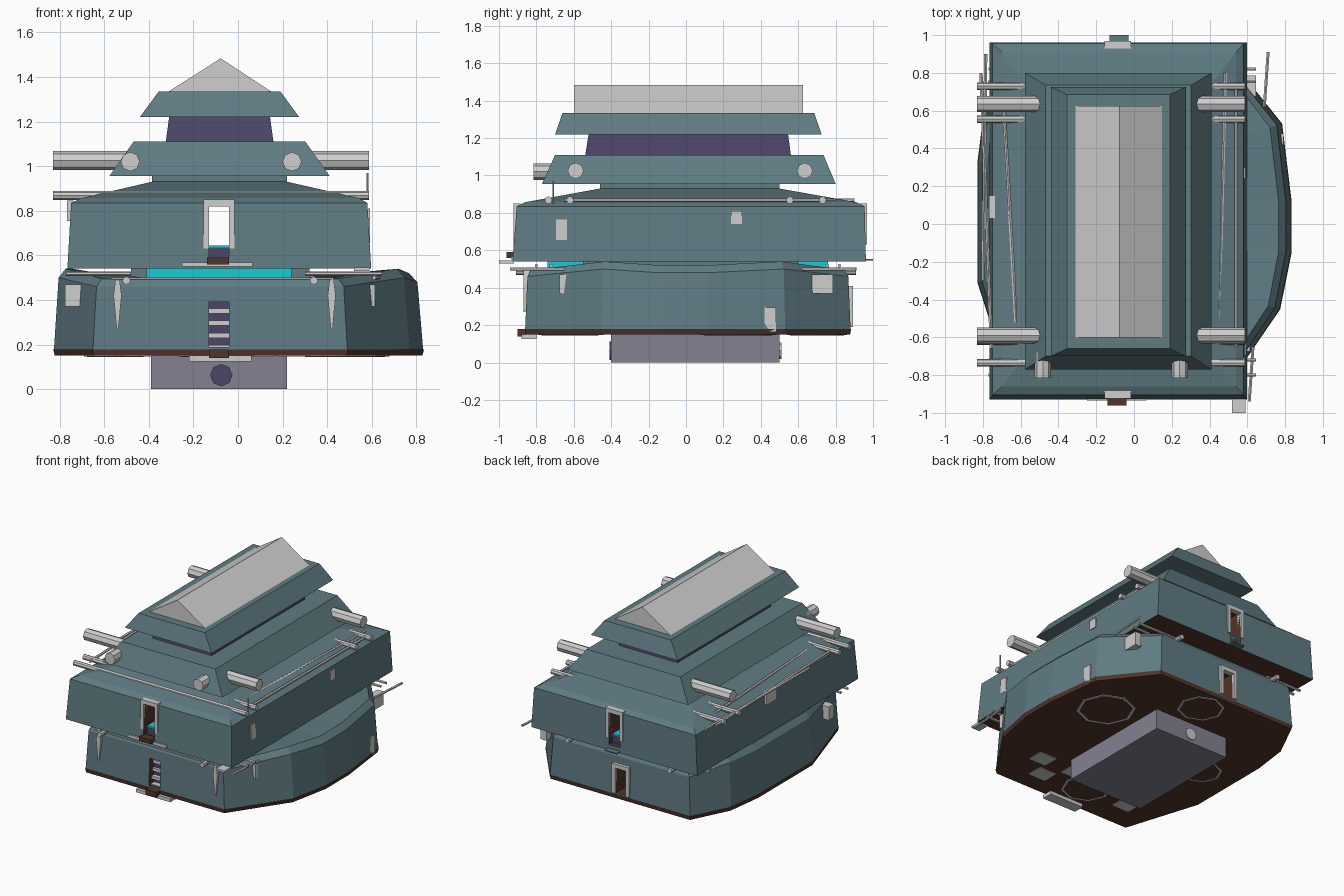
import bpy, bmesh, math
from mathutils import Vector


def material(name, rgb):
    m = bpy.data.materials.new(name)
    m.diffuse_color = (*rgb, 1)
    return m


TEAL = material("teal hull", (0.115, 0.20, 0.225))
BROWN = material("dark brown", (0.085, 0.035, 0.025))
GREY = material("light grey", (0.62, 0.62, 0.62))
INDIGO = material("indigo", (0.07, 0.062, 0.14))
PURPLE = material("purple grey", (0.23, 0.22, 0.28))
CYAN = material("cyan", (0.012, 0.60, 0.66))
CX = -0.083  # hull centre line


def finish(name, bm, *mats):
    bmesh.ops.recalc_face_normals(bm, faces=bm.faces)
    me = bpy.data.meshes.new(name)
    bm.to_mesh(me)
    bm.free()
    ob = bpy.data.objects.new(name, me)
    bpy.context.collection.objects.link(ob)
    for m in mats:
        me.materials.append(m)
    return ob


def loft(name, rings, *mats):
    """Skin a stack of closed rings and cap both ends."""
    bm = bmesh.new()
    rows = [[bm.verts.new(p) for p in r] for r in rings]
    n = len(rows[0])
    for a, b in zip(rows, rows[1:]):
        for i in range(n):
            bm.faces.new((a[i], a[(i + 1) % n], b[(i + 1) % n], b[i]))
    bm.faces.new(rows[0])
    bm.faces.new(rows[-1])
    return finish(name, bm, *mats)


def rect(x0, x1, y0, y1, z):
    return [(x0, y0, z), (x1, y0, z), (x1, y1, z), (x0, y1, z)]


def box(name, x0, x1, y0, y1, z0, z1, *mats):
    return loft(name, [rect(x0, x1, y0, y1, z0), rect(x0, x1, y0, y1, z1)], *mats)


def rod(name, a, b, r, mat, sides=8):
    a, b = Vector(a), Vector(b)
    bm = bmesh.new()
    bmesh.ops.create_cone(bm, cap_ends=True, segments=sides, radius1=r, radius2=r, depth=(b - a).length)
    turn = (b - a).to_track_quat('Z', 'Y').to_matrix()
    for v in bm.verts:
        v.co = turn @ v.co + (a + b) / 2
    return finish(name, bm, mat)


def brown_underside(ob):
    for p in ob.data.polygons:
        if p.normal.z < -0.9:
            p.material_index = 1


def cut_tunnel(ob, z0, z1):
    """Doorway passage running front to back, lined in brown."""
    cutter = box("doorway_cutter", -0.13, -0.04, -1.2, 1.2, z0, z1, TEAL, BROWN)
    cutter.hide_render = True
    for p in cutter.data.polygons:
        p.material_index = 1
    mod = ob.modifiers.new("doorway", 'BOOLEAN')
    mod.operation, mod.solver, mod.object = 'DIFFERENCE', 'EXACT', cutter
    bpy.context.view_layer.objects.active = ob
    bpy.ops.object.modifier_apply(modifier=mod.name)
    bpy.data.objects.remove(cutter)


# Keel box with round ports
box("keel_box", -0.39, 0.22, -0.40, 0.50, 0, 0.15, PURPLE)
rod("front_port", (-0.075, -0.41, 0.063), (-0.075, -0.38, 0.063), 0.05, INDIGO)
rod("back_port", (-0.075, 0.48, 0.063), (-0.075, 0.51, 0.063), 0.045, GREY)

# Lower hull: bulging plan, leaning walls, wavy upper edge
plan = [(-0.65, -0.86), (0.49, -0.86), (0.77, -0.45), (0.83, -0.15), (0.83, 0.12), (0.78, 0.53),
        (0.50, 0.88), (-0.65, 0.88), (-0.79, 0.60), (-0.825, 0.33), (-0.825, -0.31)]


def plan_ring(s, z, bump=0.0, dip=0.0):
    out = []
    for x, y in plan:
        lift = 0 if abs(y) > 0.8 else bump - (dip if abs(y) < 0.2 else 0)
        out.append((CX + (x - CX) * s, 0.01 + (y - 0.01) * (s + 1) / 2, z + lift))
    return out


loft("lower_deck", [plan_ring(0.995, 0.15), plan_ring(1.005, 0.178)], BROWN)
lower = loft("lower_hull", [plan_ring(1, 0.178), plan_ring(0.972, 0.46, 0.04, 0.02),
                            plan_ring(0.93, 0.495, 0.045, 0.02), plan_ring(0.6, 0.50)], TEAL, BROWN)
cut_tunnel(lower, 0.19, 0.39)

# Plates under the lower deck
for x, y, r in [(0.48, 0.28, 0.2), (0.0, 0.70, 0.16), (-0.1, -0.62, 0.17), (-0.55, 0.05, 0.14)]:
    rod("underside_ring", (x, y, 0.146), (x, y, 0.151), r, GREY, 8)
    rod("underside_ring_centre", (x, y, 0.144), (x, y, 0.151), r * 0.9, BROWN, 8)
for x, y in [(0.25, -0.66), (0.38, -0.5), (-0.45, -0.62), (0.1, -0.5)]:
    box("underside_plate", x - 0.07, x + 0.07, y - 0.06, y + 0.06, 0.146, 0.151, GREY)

# Spacer slabs between the hulls
box("cyan_spacer", -0.41, 0.24, -0.74, 0.76, 0.495, 0.541, CYAN)
box("teal_spacer", -0.48, 0.32, -0.55, 0.60, 0.495, 0.541, TEAL)

# Upper hull with shallow hipped roof
upper = loft("upper_hull", [rect(-0.765, 0.597, -0.928, 0.962, 0.54), rect(-0.748, 0.58, -0.905, 0.955, 0.835),
                            rect(-0.70, 0.54, -0.86, 0.91, 0.857), rect(-0.385, 0.22, -0.46, 0.50, 0.93),
                            rect(-0.385, 0.22, -0.46, 0.50, 0.96)], TEAL, BROWN)
brown_underside(upper)
cut_tunnel(upper, 0.58, 0.83)
box("passage_floor", -0.13, -0.04, -0.88, 0.92, 0.575, 0.636, INDIGO)
box("passage_floor_top", -0.13, -0.04, -0.88, 0.92, 0.636, 0.645, CYAN)


# Stacked upper tiers and ridge roof
loft("main_tier", [rect(-0.577, 0.411, -0.77, 0.80, 0.955), rect(-0.468, 0.302, -0.70, 0.735, 1.11)], TEAL)
loft("indigo_neck", [rect(-0.325, 0.16, -0.54, 0.562, 1.10), rect(-0.308, 0.143, -0.52, 0.545, 1.225)], INDIGO)
loft("top_tier", [rect(-0.44, 0.274, -0.70, 0.725, 1.22), rect(-0.355, 0.19, -0.66, 0.685, 1.335)], TEAL)
loft("ridge_roof", [[(-0.31, y, 1.335), (0.148, y, 1.335), (-0.078, y, 1.483)] for y in (-0.60, 0.625)], GREY)

# Doors: frames, sills and steps at front and back
for s, face_up, face_low, end in ((-1, -0.905, -0.855, "front"), (1, 0.95, 0.875, "back")):
    for z0, z1, f in ((0.63, 0.85, face_up),) + (((0.19, 0.41, face_low),) if s > 0 else ()):
        ya, yb = sorted((f - s * 0.02, f + s * 0.018))
        for x in (-0.155, -0.04):
            box(end + "_door_jamb", x, x + 0.025, ya, yb, z0, z1, GREY)
        box(end + "_door_lintel", -0.155, -0.015, ya, yb, z1 - 0.03, z1, GREY)
box("front_sill", -0.25, 0.065, -0.935, -0.90, 0.55, 0.568, GREY)
box("front_step", -0.14, -0.04, -0.96, -0.90, 0.56, 0.59, BROWN)
box("back_sill", -0.13, -0.03, 0.94, 1.0, 0.545, 0.553, TEAL)
box("back_passage_light", -0.13, -0.04, 0.70, 0.71, 0.27, 0.36, CYAN)
box("front_stair_back", -0.13, -0.04, -0.80, -0.78, 0.18, 0.39, INDIGO)
for i in range(4):
    z = 0.175 + i * 0.055
    box("front_stair", -0.13, -0.04, -0.84 + i * 0.01, -0.79, z, z + 0.022, GREY)
box("front_lower_sill", -0.22, 0.06, -0.88, -0.80, 0.125, 0.15, GREY)
box("front_lower_step", -0.13, -0.04, -0.90, -0.84, 0.14, 0.178, BROWN)

# Large barrels of the main tier
for y in (0.635, -0.59):
    rod("left_barrel", (-0.83, y, 1.025), (-0.45, y, 1.025), 0.043, GREY)
    rod("right_barrel", (0.25, y, 1.025), (0.588, y, 1.025), 0.043, GREY)
for x in (-0.483, 0.242):
    rod("front_barrel", (x, -0.815, 1.02), (x, -0.68, 1.02), 0.043, GREY)

# Roof pipes across and along the hull
for y in (0.73, 0.555, -0.62, -0.735):
    rod("cross_pipe", (-0.83, y, 0.868), (0.588, y, 0.868), 0.02, GREY)
for xa, ya, xb, yb in ((-0.69, 0.63, -0.625, -0.52), (-0.785, 0.90, -0.80, -0.30), (-0.81, 0.80, -0.755, -0.66),
                       (0.485, 0.80, 0.45, -0.50), (0.54, 0.73, 0.54, -0.65)):
    rod("long_pipe", (xa, ya, 0.868), (xb, yb, 0.868), 0.01, GREY, 6)
rod("mast", (0.58, -0.71, 0.85), (0.58, -0.71, 0.97), 0.005, GREY, 6)

# Thin pipes in the gap between the hulls
for y in (0.82, 0.755, -0.72, -0.80):
    rod("gap_pipe", (0.30, y, 0.518), (0.645, y, 0.518), 0.01, GREY, 6)
    rod("gap_pipe", (-0.48, y, 0.518), (-0.77, y, 0.518), 0.01, GREY, 6)
for x in (-0.50, 0.34):
    rod("gap_nozzle", (x, -0.91, 0.487), (x, 0.91, 0.487), 0.018, GREY)
rod("side_pole", (0.69, 0.62, 0.50), (0.71, 0.91, 0.50), 0.009, GREY, 6)
rod("side_pole", (0.63, -0.65, 0.50), (0.61, -0.94, 0.50), 0.009, GREY, 6)
rod("front_rail", (-0.57, -0.87, 0.495), (0.42, -0.87, 0.495), 0.006, GREY, 6)
box("corner_bracket", 0.52, 0.59, -1.0, -0.92, 0.53, 0.545, GREY)

# Repair patches on the hull sides
for name, x, y, z, w, d, h in (("upper_right_patch", 0.587, 0.27, 0.775, 0.008, 0.06, 0.07),
                               ("upper_right_patch", 0.588, -0.665, 0.71, 0.008, 0.06, 0.11),
                               ("lower_right_patch", 0.60, -0.645, 0.42, 0.03, 0.06, 0.10),
                               ("lower_right_box", 0.62, 0.73, 0.42, 0.05, 0.11, 0.10),
                               ("lower_right_patch", 0.785, 0.45, 0.23, 0.012, 0.06, 0.13),
                               ("lower_left_box", -0.735, -0.60, 0.42, 0.08, 0.06, 0.10),
                               ("upper_left_box", -0.752, 0.09, 0.80, 0.03, 0.12, 0.09)):
    box(name, x - w / 2, x + w / 2, y - d / 2, y + d / 2, z - h / 2, z + h / 2, GREY)
for x in (-0.54, 0.42):
    loft("front_spike", [rect(x - 0.004, x + 0.004, -0.868, -0.858, 0.27), rect(x - 0.018, x + 0.018, -0.868, -0.84, 0.42),
                         rect(x - 0.008, x + 0.008, -0.868, -0.83, 0.50)], GREY)
